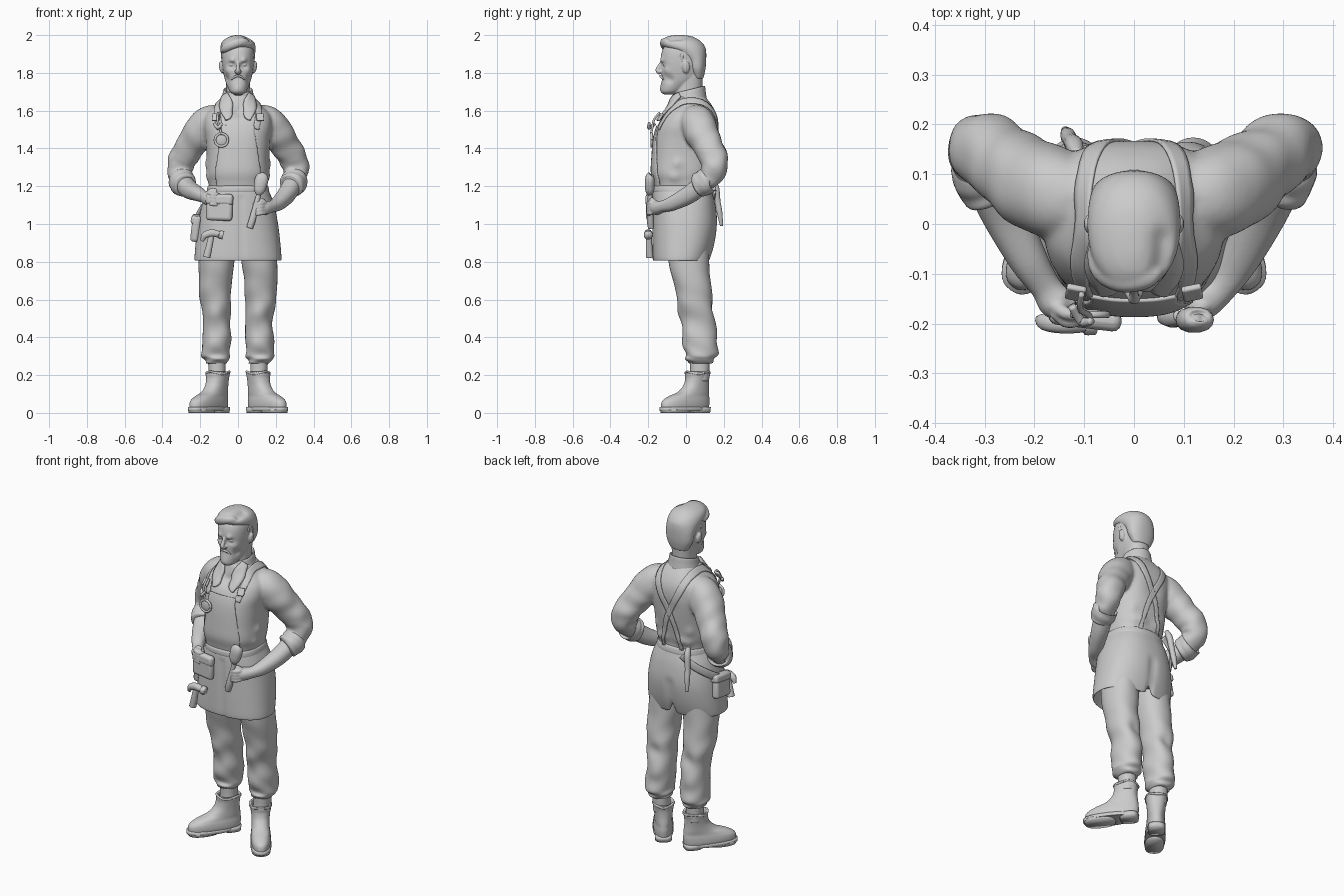
import bpy, bmesh, math
from mathutils import Vector, Matrix

pi = math.pi


def make(name, verts, faces):
    bm = bmesh.new()
    vs = [bm.verts.new(v) for v in verts]
    for f in faces:
        bm.faces.new([vs[i] for i in f])
    bmesh.ops.recalc_face_normals(bm, faces=bm.faces)
    for f in bm.faces:
        f.smooth = True
    me = bpy.data.meshes.new(name)
    bm.to_mesh(me)
    bm.free()
    ob = bpy.data.objects.new(name, me)
    bpy.context.collection.objects.link(ob)
    return ob


def spline(rows, steps):
    """Catmull-Rom through rows of numbers."""
    out, m = [], len(rows) - 1
    for i in range(m):
        a, b, c, d = rows[max(i - 1, 0)], rows[i], rows[i + 1], rows[min(i + 2, m)]
        for k in range(steps):
            t = k / steps
            out.append([q + .5 * t * (r - p + t * (2 * p - 5 * q + 4 * r - s + t * (3 * (q - r) + s - p)))
                        for p, q, r, s in zip(a, b, c, d)])
    return out + [list(rows[m])]


def loft(name, rings, tilt=False, ref=(1, 0, 0), n=36, steps=6, p=2.2, fold=0, freq=5, slope=0):
    """Skin through rings (x, y, z, half width, half depth); tilt = rings follow the path."""
    rows = spline(rings, steps)
    verts, last = [], len(rows) - 1
    for i, (x, y, z, a, b) in enumerate(rows):
        u, v, t = Vector((1, 0, 0)), Vector((0, 1, 0)), i / last
        if tilt:
            d = (Vector(rows[min(i + 1, last)][:3]) - Vector(rows[max(i - 1, 0)][:3])).normalized()
            u = Vector(ref)
            u = (u - d * u.dot(d)).normalized()
            v = d.cross(u)
        for j in range(n):
            th = 2 * pi * j / n
            c, s = math.cos(th), math.sin(th)
            w = 1 + fold * t * (math.sin(freq * 2 * pi * t + 2.6 * math.cos(th + .6))
                                + .7 * math.sin(freq * 2.6 * pi * t - 3 * math.sin(th + 1)))
            q = Vector((x, y, z)) \
                + u * w * max(a, .001) * math.copysign(abs(c) ** (2 / p), c) \
                + v * w * max(b, .001) * math.copysign(abs(s) ** (2 / p), s)
            q.z += slope * q.y
            verts.append(q)
    faces = [(i * n + j, i * n + (j + 1) % n, (i + 1) * n + (j + 1) % n, (i + 1) * n + j)
             for i in range(last) for j in range(n)]
    return make(name, verts, faces + [range(n), range(last * n, last * n + n)])


def tube(name, pts, ref=(1, 0, 0), n=14, **kw):
    """Path of (x, y, z, r) or (x, y, z, a, b)."""
    return loft(name, [tuple(q) if len(q) == 5 else (*q, q[3]) for q in pts], True, ref, n, **kw)


def R(z, rx, y0, y1, x=0):
    return (x, (y0 + y1) / 2, z, rx, (y1 - y0) / 2)


def ball(name, loc, size, rot=0):
    ob = loft(name, [(0, 0, -math.cos(pi * k / 8), math.sin(pi * k / 8), math.sin(pi * k / 8)) for k in range(9)],
              n=24, steps=2, p=2)
    ob.data.transform(Matrix.Translation(loc) @ Matrix.Rotation(rot, 4, 'Y') @ Matrix.Diagonal((*size, 1)))
    return ob


def box(name, loc, size, rot=(0, 0, 0), bevel=.012):
    bpy.ops.mesh.primitive_cube_add(size=1, location=loc, rotation=rot)
    ob = bpy.context.object
    ob.name, ob.scale = name, size
    bpy.ops.object.transform_apply(location=False, rotation=False)
    m = ob.modifiers.new("round", 'BEVEL')
    m.width, m.segments = bevel, 3
    bpy.ops.object.shade_smooth_by_angle()
    return ob


def bumps(ob, items):
    """Soft push: (centre, radius, direction)."""
    for v in ob.data.vertices:
        o = v.co.copy()
        for c, r, d in items:
            v.co += Vector(d) * math.exp(-(o - Vector(c)).length_squared / r ** 2)


def fuse(name, obs, voxel, smooth):
    bpy.ops.object.select_all(action='DESELECT')
    for o in obs:
        o.select_set(True)
    bpy.context.view_layer.objects.active = obs[0]
    bpy.ops.object.join()
    ob = bpy.context.object
    ob.name = name
    m = ob.modifiers.new("fuse", 'REMESH')
    m.mode, m.voxel_size, m.use_smooth_shade = 'VOXEL', voxel, True
    ob.modifiers.new("soften", 'SMOOTH').iterations = smooth
    return ob


def ribbon(name, pts, target, cols=4, thick=.006, off=.003):
    """Cloth strip of (x, y, z, half width) laid on the target surface."""
    rows, verts = spline(pts, 6), []
    for i, (x, y, z, w) in enumerate(rows):
        q = Vector((x, y, z))
        d = Vector(rows[min(i + 1, len(rows) - 1)][:3]) - Vector(rows[max(i - 1, 0)][:3])
        side = d.cross(q - Vector((0, .02, min(z, 1.5)))).normalized()
        verts += [q + side * w * (2 * k / cols - 1) for k in range(cols + 1)]
    c = cols + 1
    ob = make(name, verts, [(i * c + k, i * c + k + 1, (i + 1) * c + k + 1, (i + 1) * c + k)
                            for i in range(len(rows) - 1) for k in range(cols)])
    m = ob.modifiers.new("lay", 'SHRINKWRAP')
    m.target, m.wrap_mode, m.offset = target, 'ABOVE_SURFACE', off
    m = ob.modifiers.new("thick", 'SOLIDIFY')
    m.thickness, m.offset = thick, 0
    return ob


# Head with face features, neck, nose, ears
head = loft("head", [R(1.685, .02, -.115, -.06), R(1.70, .042, -.132, -.03), R(1.73, .057, -.133, .02),
                     R(1.77, .071, -.128, .07), R(1.82, .081, -.13, .088), R(1.87, .086, -.134, .098),
                     R(1.92, .085, -.125, .098), R(1.96, .07, -.10, .08), R(1.985, .04, -.07, .04)], n=64, steps=8)
face = [((0, -.14, 1.768), .012, (0, .006, 0)), ((0, -.14, 1.715), .02, (0, -.004, 0))]
for s in (-1, 1):
    face += [((s * .034, -.13, 1.842), .018, (0, .018, 0)), ((s * .034, -.13, 1.868), .015, (0, -.012, -.004)),
             ((s * .055, -.10, 1.812), .02, (s * .004, -.005, 0)), ((s * .06, -.09, 1.765), .022, (-s * .007, .008, 0))]
bumps(head, face)
parts = [head, loft("neck", [R(1.54, .075, -.10, .08), R(1.62, .066, -.075, .08), R(1.70, .062, -.06, .085),
                             R(1.79, .066, -.05, .09)]),
         tube("nose", [(0, -.122, 1.866, .010), (0, -.139, 1.84, .009), (0, -.149, 1.815, .013), (0, -.134, 1.798, .012)])]
for s in (-1, 1):
    parts += [ball("ear", (s * .088, .0, 1.83), (.012, .02, .033), s * .15),
              ball("eye", (s * .034, -.114, 1.843), (.013, .009, .007)),
              ball("nostril", (s * .011, -.138, 1.806), (.008, .01, .007))]
fuse("head", parts, .0045, 2)
tube("moustache", [(-.034, -.118, 1.764, .003), (-.02, -.130, 1.778, .006), (0, -.135, 1.784, .006),
                   (.02, -.130, 1.778, .006), (.034, -.118, 1.764, .003)], ref=(0, 0, 1))
ball("goatee", (0, -.124, 1.725), (.02, .010, .022))
# Hair: cropped shell with a swept fringe
hair = [loft("hair", [R(1.77, .055, .035, .092), R(1.82, .08, .015, .103), R(1.87, .087, -.005, .107),
                      R(1.91, .092, -.06, .107), R(1.94, .093, -.12, .10), R(1.97, .08, -.128, .075),
                      R(1.992, .045, -.10, .035), R(2.0, .012, -.06, -.01)], n=48),
        tube("fringe", [(.05, -.09, 1.962, .014), (.025, -.108, 1.965, .022), (-.025, -.112, 1.952, .026),
                        (-.066, -.09, 1.93, .023), (-.084, -.045, 1.915, .012)], ref=(0, 0, 1))]
hair += [tube("sideburn", [(s * .08, -.022, 1.90, .013), (s * .078, -.022, 1.86, .010), (s * .074, -.02, 1.835, .006)])
         for s in (-1, 1)]
bumps(hair[0], [((.055, y, 1.985), .02, (0, 0, -.012)) for y in (-.09, -.06, -.03)])
fuse("hair", hair, .006, 6)

# Shirt: torso and sleeves fused
torso = loft("torso", [R(1.10, .16, -.15, .14), R(1.17, .153, -.16, .13), R(1.22, .156, -.166, .128),
                       R(1.27, .165, -.180, .138), R(1.35, .165, -.177, .152), R(1.45, .172, -.168, .166),
                       R(1.52, .182, -.15, .168), R(1.58, .172, -.118, .160), R(1.63, .12, -.085, .136),
                       R(1.67, .082, -.07, .105), R(1.69, .06, -.05, .09)], n=56, p=2.55)
bumps(torso, [((0, .17, 1.45), .05, (0, -.008, 0)), ((0, -.12, 1.6), .03, (0, .03, 0))]
      + [((s * x, y, z), .025, (s * .012, -.006 if y < 0 else .012, 0)) for s in (-1, 1)
         for x, y, z in ((.15, -.06, 1.25), (.16, -.04, 1.32), (.1, .13, 1.24), (.12, .14, 1.31), (.05, .13, 1.25))])
sleeves = [tube("sleeve", [(s * .10, .05, 1.56, .075), (s * .155, .06, 1.535, .09), (s * .205, .083, 1.48, .089),
                           (s * .25, .115, 1.415, .078), (s * .29, .145, 1.35, .075), (s * .308, .15, 1.29, .068),
                           (s * .30, .118, 1.245, .06), (s * .292, .085, 1.215, .055)], ref=(0, 1, 0), n=36, fold=.05)
           for s in (-1, 1)]
shirt = fuse("shirt", [torso] + sleeves, .009, 4)

# Collar stand and lapels
loft("collar", [R(1.635, .092, -.075, .110), R(1.67, .084, -.07, .105), R(1.705, .077, -.062, .10),
                R(1.70, .068, -.05, .088), R(1.66, .062, -.045, .08)], slope=.25, p=2)
for s in (-1, 1):
    ribbon("lapel", [(s * .075, -.035, 1.69, .02), (s * .072, -.085, 1.655, .036), (s * .06, -.12, 1.615, .038),
                     (s * .058, -.14, 1.58, .026), (s * .066, -.15, 1.555, .004)], shirt, thick=.012, off=.009)
    # Rolled cuff, forearm and hand
    e, hz = s * (.118 if s > 0 else .135), (1.085 if s > 0 else 1.135)
    tube("rolled_cuff", [(s * .303, .125, 1.237, .05), (s * .302, .12, 1.235, .067), (s * .293, .092, 1.217, .068),
                         (s * .281, .066, 1.203, .063), (s * .278, .06, 1.2, .045)], ref=(0, 0, 1), n=28, fold=.03, freq=3)
    arm = [tube("forearm", [(s * .295, .10, 1.222, .05), (s * .258, .02, (1.19 + hz) / 2 + .02, .048),
                            (s * .213, -.07, hz + .025, .039), (s * .178, -.125, hz + .008, .031),
                            (e + s * .02, -.155, hz, .037), (e - s * .012, -.165, hz - .006, .026)], n=24)]
    for k in range(4):
        z = hz + .027 - k * .018
        arm.append(tube("finger", [(e + s * .026, -.178, z, .0105), (e + s * .002, -.198, z - .002, .0105),
                                   (e - s * .024, -.194, z - .006, .0105), (e - s * .034, -.175, z - .008, .009)],
                        ref=(0, 0, 1)))
    arm.append(tube("thumb", [(e + s * .03, -.16, hz + .02, .014), (e + s * .004, -.178, hz + .042, .013),
                              (e - s * .022, -.186, hz + .044, .009)], ref=(0, 0, 1)))
    fuse("forearm_and_hand", arm, .005, 3)
    # Apron strap from bib over the shoulder, crossing on the back
    ribbon("apron_strap", [(s * .105, -.17, 1.51, .02), (s * .12, -.13, 1.59, .02), (s * .12, -.03, 1.66, .02),
                           (s * .10, .09, 1.645, .02), (s * .055, .16, 1.53, .018), (0, .185, 1.42, .016),
                           (-s * .035, .175, 1.33, .015), (-s * .065, .15, 1.19, .014)], shirt)
    box("strap_buckle", (s * .117, -.138, 1.565), (.04, .014, .045), (-.55, 0, s * .2), .005)

# Apron bib and skirt, waistband
ribbon("apron_bib", [(0, -.2, 1.54, .104), (0, -.21, 1.48, .108), (0, -.22, 1.40, .135), (0, -.22, 1.30, .165),
                     (0, -.21, 1.17, .165)], shirt, cols=20, thick=.008)
skirt = loft("apron_skirt", [R(1.20, .152, -.168, .128), R(1.17, .166, -.176, .138), R(1.10, .192, -.178, .156),
                             R(1.0, .212, -.178, .165), R(.90, .224, -.178, .152), R(.815, .230, -.176, .127),
                             R(.815, .221, -.166, .118), R(.87, .21, -.155, .11)], n=96, p=2.35)
for v in skirt.data.vertices:
    # front overlap line, raised back slit
    if v.co.y < 0 and v.co.z < 1.15 and 0 < v.co.x < .03:
        v.co.y += .007
    if v.co.y > 0 and v.co.z < .9:
        v.co.z += .05 * math.exp(-(v.co.x / .015) ** 2) * (.9 - v.co.z) / .085
bumps(skirt, [((0, .165, z), .022, (0, -.009, 0)) for z in (.88, .91, .94, .97, 1.0)])
loft("waistband", [R(1.165, .165, -.172, .138), R(1.175, .165, -.178, .140), R(1.20, .160, -.176, .135),
                   R(1.205, .152, -.165, .127)], n=56, steps=3, p=2.35)

# Trousers, socks and boots
for s in (-1, 1):
    tr = loft("trouser_leg", [R(1.0, .09, -.10, .12, s * .10), R(.82, .094, -.095, .122, s * .112),
                              R(.70, .088, -.068, .13, s * .12), R(.60, .082, -.045, .143, s * .12),
                              R(.50, .073, -.022, .155, s * .112), R(.40, .074, -.02, .163, s * .113),
                              R(.32, .076, -.006, .163, s * .118), R(.285, .068, .0, .152, s * .115),
                              R(.262, .052, .015, .135, s * .113)], n=48, steps=10, fold=.055, freq=4.5)
    bumps(tr, [((s * .115, -.04, .53), .05, (0, -.015, 0)), ((s * .11, .15, .55), .04, (0, -.015, 0)),
               ((s * .12, .17, .34), .04, (0, .008, 0))])
    loft("sock", [R(.17, .045, .02, .12, s * .11), R(.23, .046, .022, .124, s * .111), R(.29, .046, .02, .125, s * .112)])
    turn = Matrix.Translation((s * .108, .06, 0)) @ Matrix.Rotation(s * math.radians(36), 4, 'Z')
    boot = [loft("boot", [R(.012, .05, -.228, .066), R(.04, .055, -.23, .07), R(.065, .054, -.22, .072),
                          R(.088, .05, -.18, .07), R(.11, .049, -.12, .068), R(.145, .05, -.08, .064),
                          R(.18, .054, -.066, .064), R(.205, .058, -.066, .068), R(.218, .058, -.064, .068),
                          R(.215, .048, -.055, .058), R(.19, .044, -.05, .055)], n=48, p=2.3),
            loft("boot_sole", [R(.010, .054, -.234, .04), R(.012, .057, -.238, .04), R(.03, .057, -.238, .04)],
                 n=48, steps=2, p=2.5),
            loft("boot_heel", [R(0, .046, -.03, .068), R(.03, .048, -.034, .072)], n=36, steps=2, p=2.8),
            loft("boot_tread", [R(0, .052, -.228, -.06), R(.02, .054, -.234, -.055)], n=36, steps=2, p=2.4)]
    for o in boot:
        o.data.transform(turn)
    cuff = tube("boot_collar", [(.058 * math.cos(a), .002 + .066 * math.sin(a), .212 + .006 * math.sin(3 * a), .006)
                                for a in [2 * pi * k / 12 for k in range(13)]], ref=(0, 0, 1), n=10)
    cuff.data.transform(turn)

# Front pouch with flap
box("front_pouch", (-.098, -.187, 1.088), (.14, .036, .14), (0, .04, -.12), .017)
box("pouch_flap", (-.098, -.189, 1.13), (.146, .040, .06), (0, .04, -.12), .017)
# Hammer hanging on the apron
tube("hammer_handle", [(-.166, -.192, .825, .02), (-.155, -.195, .87, .018), (-.138, -.197, .95, .015)])
tube("hammer_head", [(-.19, -.192, .91, .009), (-.175, -.197, .94, .018), (-.138, -.2, .952, .02),
                     (-.10, -.2, .945, .018), (-.098, -.2, .945, .023), (-.078, -.2, .94, .023)], ref=(0, 1, 0))
# Brush held in the right-hand picture side
tube("brush_handle", [(.062, -.185, .98, .017), (.078, -.19, 1.03, .018), (.098, -.19, 1.11, .014),
                      (.11, -.19, 1.16, .013)])
tube("brush_head", [(.108, -.19, 1.155, .014), (.113, -.192, 1.18, .03, .024), (.124, -.192, 1.23, .036, .026),
                    (.13, -.19, 1.258, .028, .02), (.131, -.188, 1.263, .01)])
# Hip holster, hanger and tool tucked in at the back
box("hip_holster", (-.222, -.015, .975), (.045, .125, .13), (.1, .12, -.05), .016)
box("holster_flap", (-.22, -.015, 1.025), (.053, .132, .045), (.1, .12, -.05), .014)
tube("holster_hanger", [(-.08, .152, 1.18, .022, .008), (-.14, .138, 1.13, .022, .008), (-.19, .085, 1.08, .022, .008),
                        (-.22, .01, 1.03, .022, .008)], ref=(0, 0, 1))
tube("back_tool", [(-.115, .14, 1.235, .012), (-.12, .158, 1.19, .018), (-.128, .168, 1.12, .015),
                   (-.133, .178, 1.06, .015), (-.138, .188, .99, .008)])
# Hanging watch with chain and clip
tube("watch_chain", [(-.105, -.14, 1.59, .006), (-.108, -.17, 1.55, .006), (-.095, -.18, 1.50, .006),
                     (-.088, -.185, 1.48, .006)], n=10)
ball("watch_face", (-.088, -.18, 1.445), (.032, .009, .032))
tube("watch_rim", [(-.088 + .034 * math.cos(a), -.182, 1.445 + .034 * math.sin(a), .007)
                   for a in [2 * pi * k / 12 for k in range(13)]], ref=(0, 1, 0), n=10)
tube("clip", [(-.125, -.165, 1.53, .008), (-.105, -.195, 1.51, .01), (-.085, -.195, 1.535, .007)], n=10)
